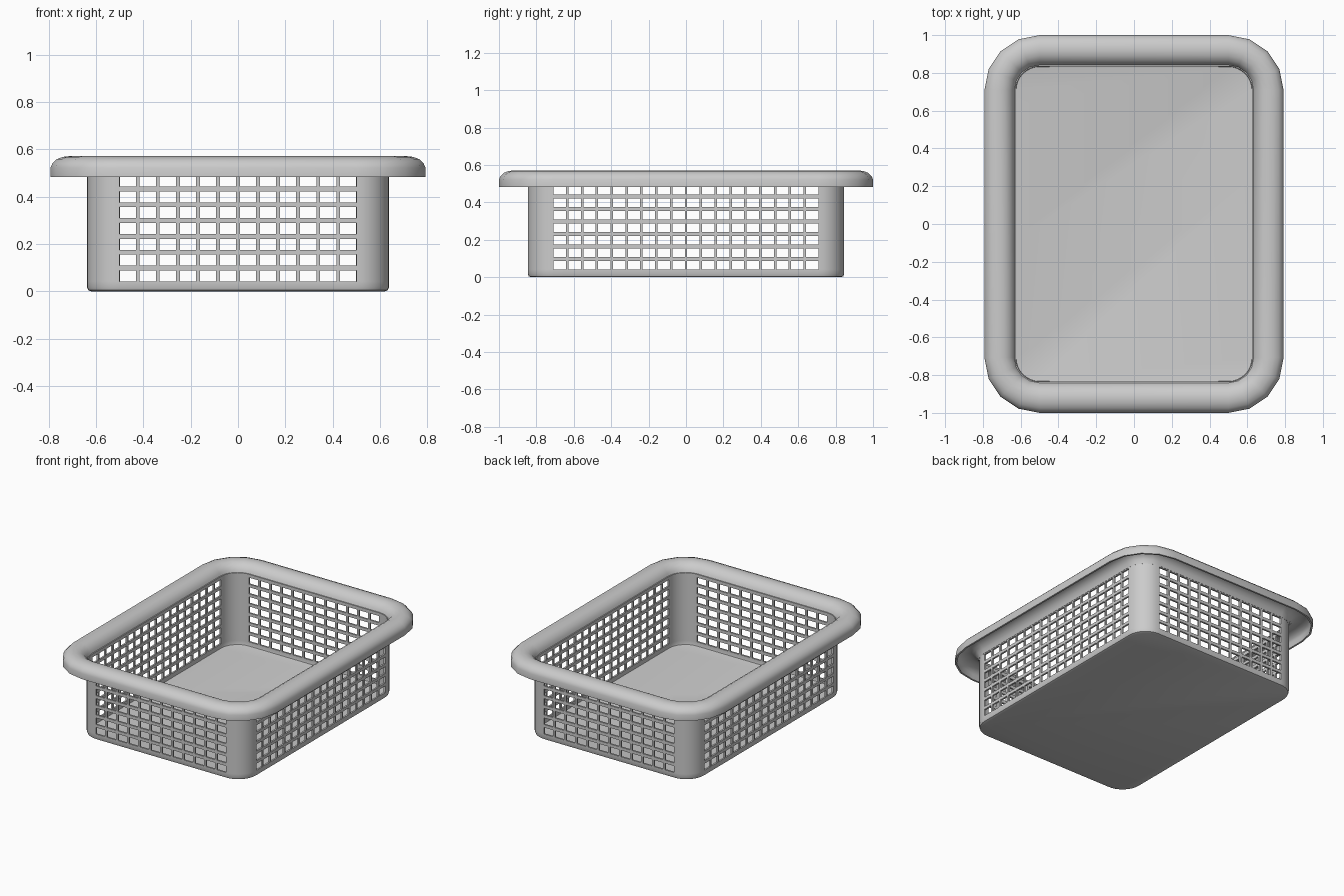
import bpy, bmesh
from math import cos, sin, pi

if "Cube" in bpy.data.objects:
    bpy.data.objects.remove(bpy.data.objects["Cube"])

A, B = 0.5, 0.708          # half lengths of the straight wall runs
WALL = 0.138               # corner radius of the wall
THICK = 0.012


def cells(start, end, count, bar):
    """Breakpoints of `count` openings separated by bars."""
    pitch = (end - start + bar) / count
    out = []
    for i in range(count):
        out += [start + i * pitch, start + (i + 1) * pitch - bar]
    return out


def make_ring(segs, nx=0, ny=0):
    """Rounded rectangle, counter-clockwise: (centre, direction, opening starts here)."""
    corners = [(A, -B), (A, B), (-A, B), (-A, -B)]
    ring = []
    for k, (cx, cy) in enumerate(corners):
        for s in range(segs + 1):
            t = -pi / 2 + k * pi / 2 + s * pi / 2 / segs
            ring.append([cx, cy, cos(t), sin(t), False])
        n = (ny, nx)[k % 2]
        if n:
            ex, ey = corners[(k + 1) % 4]
            ring[-1][4] = True
            brk = cells(0, 1, n, 0.016 / (2 * A) if k % 2 else 0.013 / (2 * B))
            for i, f in enumerate(brk[1:-1]):
                ring.append([cx + (ex - cx) * f, cy + (ey - cy) * f,
                             cos(t), sin(t), i % 2 == 1])
    return ring


def sweep(name, ring, profile, open_rows=(), floor=False):
    """Carry a (radius, z) profile round the ring, leaving openings out."""
    bm = bmesh.new()
    loops = [[bm.verts.new((cx + r * dx, cy + r * dy, z))
              for cx, cy, dx, dy, _ in ring] for r, z in profile]
    n = len(ring)
    for j in range(len(loops) - 1):
        for i in range(n):
            if ring[i][4] and j in open_rows:
                continue
            k = (i + 1) % n
            bm.faces.new((loops[j][i], loops[j][k], loops[j + 1][k], loops[j + 1][i]))
    if floor:
        bm.faces.new(loops[0][::-1])
    mesh = bpy.data.meshes.new(name)
    bm.to_mesh(mesh)
    bm.free()
    ob = bpy.data.objects.new(name, mesh)
    bpy.context.collection.objects.link(ob)
    mod = ob.modifiers.new("thickness", 'SOLIDIFY')
    mod.thickness = THICK
    mod.offset = -1
    bpy.ops.object.select_all(action='DESELECT')
    bpy.context.view_layer.objects.active = ob
    ob.select_set(True)
    bpy.ops.object.modifier_apply(modifier=mod.name)
    bpy.ops.object.shade_smooth_by_angle(angle=0.7)
    return ob


# basket body: rounded bottom edge, seven rows of openings, plain corners
base = [(WALL - 0.018, 0), (WALL - 0.005, 0.005), (WALL, 0.018)]
rows = [(WALL, z) for z in cells(0.042, 0.489, 7, 0.021)]
sweep("basket_body", make_ring(8, 12, 18), base + rows + [(WALL, 0.512)],
      open_rows=range(3, 3 + 14, 2), floor=True)

# rolled rim: hollow arch, open underneath, with coarse corners
rim = [(0.292, 0.483), (0.292, 0.522), (0.284, 0.541), (0.266, 0.558), (0.24, 0.568),
       (0.212, 0.571), (0.183, 0.566), (0.158, 0.552), (0.138, 0.528), (0.129, 0.498)]
sweep("rolled_rim", make_ring(4), rim)
